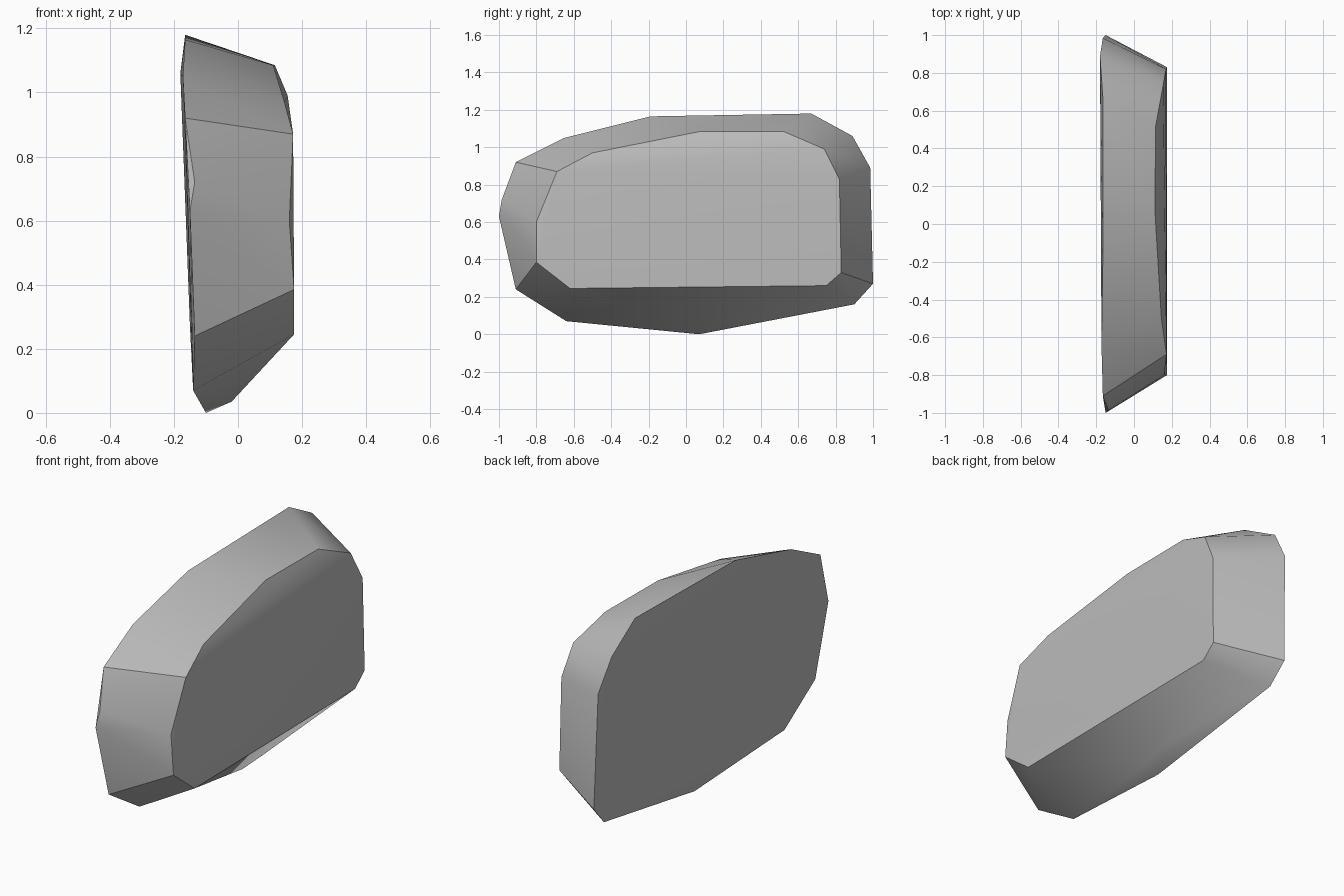
import bpy, bmesh, math

cube = bpy.data.objects.get("Cube")
if cube:
    bpy.data.objects.remove(cube, do_unlink=True)

# Stone colour
mat = bpy.data.materials.new("stone grey")
mat.use_nodes = True
grey = (0.5, 0.5, 0.5, 1)
mat.diffuse_color = grey
mat.node_tree.nodes["Principled BSDF"].inputs["Base Color"].default_value = grey

# Wide outline of the broad face (x, y, z)
broad = [(-.10, .07, 0), (-.14, -.64, .07), (-.135, -.91, .24), (-.15, -1, .63),
         (-.135, -.985, .72), (-.165, -.91, .92), (-.172, -.65, 1.05),
         (-.165, -.19, 1.165), (-.165, .67, 1.18), (-.18, .89, 1.06),
         (-.165, .985, .89), (-.15, 1, .27), (-.14, .9, .16)]
# Smaller outline of the opposite face
narrow = [(.175, -.62, .245), (.175, -.8, .385), (.16, -.8, .6),
          (.172, -.69, .87), (.145, -.5, .97), (.11, .08, 1.085),
          (.115, .52, 1.085), (.155, .74, .99), (.17, .82, .83),
          (.175, .83, .33), (.175, .75, .26)]
# Blunt chamfer under the belly
belly = [(-.02, .07, .035), (0, .2, .06)]

# Wrap the outlines into one chipped stone
bm = bmesh.new()
for p in broad + narrow + belly:
    bm.verts.new(p)
hull = bmesh.ops.convex_hull(bm, input=bm.verts[:])
loose = [v for v in bm.verts if not v.link_faces]
bmesh.ops.delete(bm, geom=loose, context='VERTS')
bmesh.ops.dissolve_limit(bm, angle_limit=math.radians(1),
                         verts=bm.verts[:], edges=bm.edges[:])
bmesh.ops.recalc_face_normals(bm, faces=bm.faces[:])
mesh = bpy.data.meshes.new("stone")
bm.to_mesh(mesh)
bm.free()
mesh.materials.append(mat)
stone = bpy.data.objects.new("stone", mesh)
bpy.context.collection.objects.link(stone)

# Soft shading with crisp chipped edges
bpy.ops.object.select_all(action='DESELECT')
stone.select_set(True)
bpy.context.view_layer.objects.active = stone
bpy.ops.object.shade_smooth_by_angle(angle=math.radians(30))
